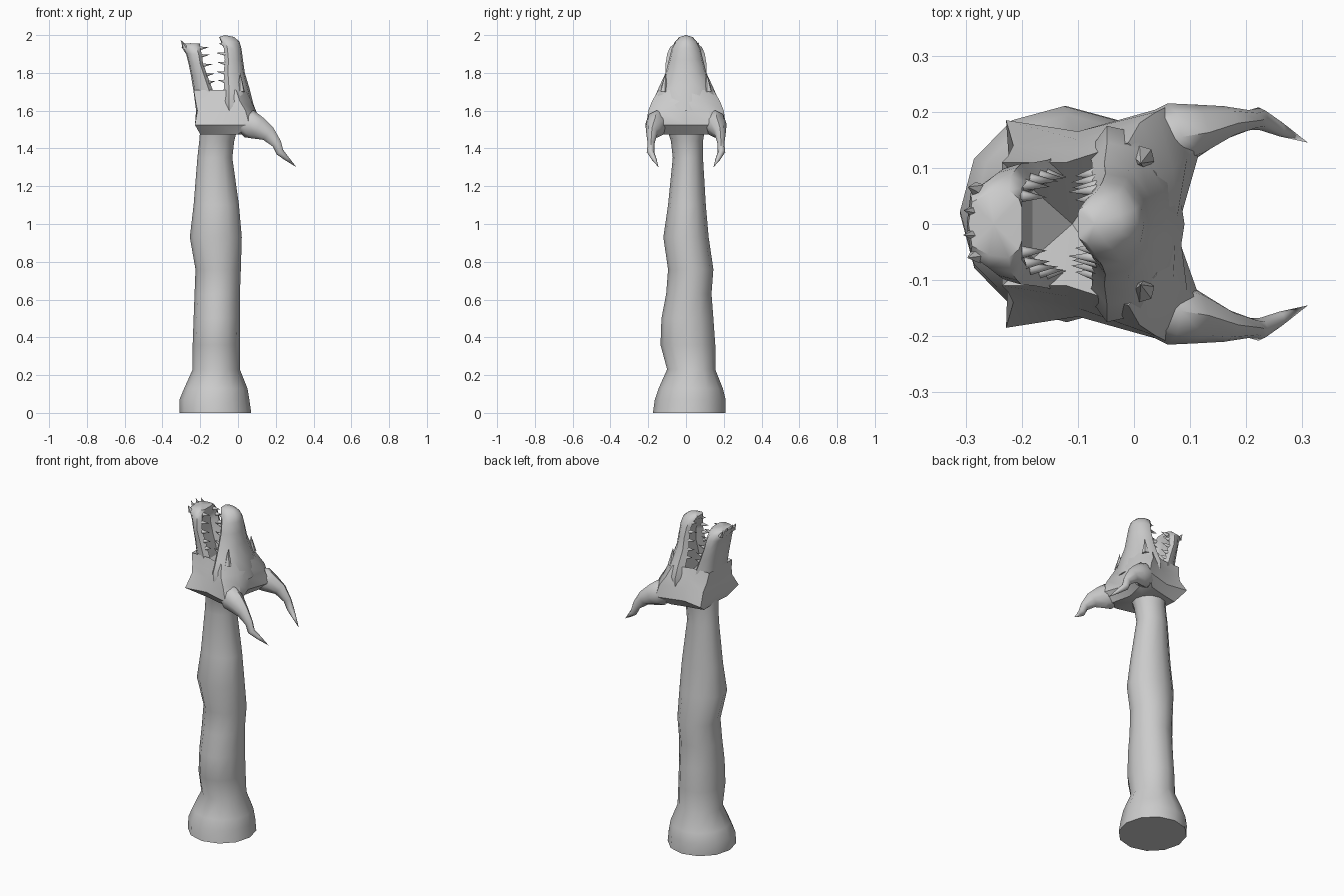
import bpy, bmesh, math
from mathutils import Vector

cube = bpy.data.objects.get("Cube")
if cube:
    bpy.data.objects.remove(cube, do_unlink=True)

grey = bpy.data.materials.new("stone grey")
grey.use_nodes = True
colour = (0.6, 0.6, 0.6, 1)
grey.diffuse_color = colour
grey.node_tree.nodes["Principled BSDF"].inputs["Base Color"].default_value = colour


def finish(bm, name, angle=50):
    bmesh.ops.remove_doubles(bm, verts=bm.verts, dist=0.0005)
    bmesh.ops.recalc_face_normals(bm, faces=bm.faces)
    mesh = bpy.data.meshes.new(name)
    bm.to_mesh(mesh)
    bm.free()
    mesh.materials.append(grey)
    obj = bpy.data.objects.new(name, mesh)
    bpy.context.collection.objects.link(obj)
    bpy.ops.object.select_all(action='DESELECT')
    obj.select_set(True)
    bpy.context.view_layer.objects.active = obj
    bpy.ops.object.shade_smooth_by_angle(angle=math.radians(angle))
    return obj


def loft(bm, rings, start=None, end=None):
    """Bridge rings of points; close each end with a fan to a given or mean point."""
    loops = [[bm.verts.new(p) for p in r] for r in rings]
    n = len(loops[0])
    for a, b in zip(loops, loops[1:]):
        for i in range(n):
            j = (i + 1) % n
            bm.faces.new((a[i], a[j], b[j], b[i]))
    for loop, tip in ((loops[0], start), (loops[-1], end)):
        if tip is None:
            tip = sum((v.co for v in loop), Vector()) / n
        c = bm.verts.new(tip)
        for i in range(n):
            bm.faces.new((loop[i], loop[(i + 1) % n], c))


def mirrored(half, z):
    """Full ring from a half outline whose first and last points lie on y = 0."""
    full = half + [(x, -y) for x, y in half[-2:0:-1]]
    return [(x, y, z) for x, y in full]


# Neck: z, x min, x max, y min, y max
neck_rows = [
    (0.00, -.31, .07, -.175, .21), (0.07, -.31, .06, -.165, .21),
    (0.13, -.285, .05, -.145, .195), (0.23, -.24, .01, -.10, .155),
    (0.36, -.24, .01, -.135, .155), (0.50, -.235, .01, -.13, .145),
    (0.63, -.23, .01, -.105, .135), (0.76, -.225, .015, -.095, .145),
    (0.93, -.255, .02, -.12, .12), (1.10, -.235, .005, -.095, .105),
    (1.35, -.215, -.03, -.07, .09), (1.44, -.205, -.02, -.08, .09),
    (1.50, -.20, -.005, -.10, .10)]
rings = []
for z, xa, xb, ya, yb in neck_rows:
    ring = []
    for i in range(12):
        a = math.tau * i / 12
        ring.append(((xa + xb) / 2 + (xb - xa) / 2 * math.cos(a),
                     (ya + yb) / 2 + (yb - ya) / 2 * math.sin(a), z))
    rings.append(ring)
bm = bmesh.new()
loft(bm, rings)
finish(bm, "neck")

# Skull, with flared jaw hinges and a hollow throat on top
skull_rows = [
    (1.475, [(-.19, 0), (-.20, .11), (-.10, .13), (.00, .155), (.06, .13), (.03, 0)]),
    (1.525, [(-.215, 0), (-.228, .185), (-.10, .165), (.06, .21), (.12, .14), (.07, 0)]),
    (1.60, [(-.222, 0), (-.215, .14), (-.10, .15), (.04, .20), (.095, .12), (.08, 0)]),
    (1.65, [(-.228, 0), (-.225, .12), (-.11, .13), (.01, .18), (.07, .10), (.075, 0)]),
    (1.71, [(-.235, 0), (-.235, .11), (-.12, .11), (-.01, .145), (.04, .09), (.06, 0)])]
bm = bmesh.new()
loft(bm, [mirrored(h, z) for z, h in skull_rows], end=(-.11, 0, 1.58))
finish(bm, "skull", 40)


def jaw(name, rows, flat, tip):
    """rows: z, lip x, hollow x, outer x, half width; flat widens the outer face."""
    out = []
    for z, lip, hollow, outer, w in rows:
        d = outer - lip
        out.append(mirrored([(hollow, 0), (hollow, .5 * w), (lip, .75 * w),
                             (lip + .2 * d, w), (lip + .6 * d, .92 * w),
                             (lip + .93 * d, flat * w), (outer, 0)], z))
    bm = bmesh.new()
    loft(bm, out, end=tip)
    finish(bm, name, 45)


jaw("upper_jaw", [
    (1.60, -.08, -.04, .09, .17), (1.65, -.08, -.04, .078, .175),
    (1.72, -.075, -.035, .06, .145), (1.80, -.075, -.03, .036, .108),
    (1.87, -.07, -.035, .026, .09), (1.93, -.075, -.06, .018, .075),
    (1.965, -.085, -.09, .008, .058), (1.99, -.098, -.10, -.02, .035)],
    .45, (-.07, 0, 2.0))
jaw("lower_jaw", [
    (1.60, -.11, -.17, -.222, .125), (1.70, -.13, -.19, -.235, .115),
    (1.78, -.16, -.21, -.248, .11), (1.85, -.185, -.225, -.262, .108),
    (1.90, -.192, -.22, -.275, .10), (1.935, -.20, -.20, -.298, .085),
    (1.955, -.205, -.20, -.295, .06)],
    .65, (-.25, 0, 1.957))


def spike(bm, base, tip, r, sides=6):
    base, tip = Vector(base), Vector(tip)
    q = (tip - base).to_track_quat('Z', 'Y')
    ring = [base + q @ Vector((r * math.cos(math.tau * i / sides),
                               r * math.sin(math.tau * i / sides), 0)) for i in range(sides)]
    loft(bm, [ring], start=base, end=tip)


# Chin spikes
bm = bmesh.new()
for y in (-.055, -.018, .022, .06):
    spike(bm, (-.278, y, 1.93), (-.308 + abs(y) * .2, y * 1.1, 1.982 - abs(y) * .3), .016, 5)
finish(bm, "chin_spikes", 30)

# Teeth: z, root x, tip x, y
upper = [(1.95, -.072, -.105, .045), (1.90, -.066, -.118, .06), (1.85, -.066, -.11, .068),
         (1.80, -.068, -.112, .078), (1.755, -.07, -.105, .09)]
lower = [(1.93, -.20, -.155, .05), (1.89, -.196, -.15, .07), (1.84, -.185, -.135, .08),
         (1.79, -.168, -.125, .086), (1.75, -.155, -.12, .088)]
for name, row in (("upper_teeth", upper), ("lower_teeth", lower)):
    bm = bmesh.new()
    for z, root, tip, y in row:
        for s in (-1, 1):
            spike(bm, (root, s * y, z), (tip, s * y * .95, z + .006), .011)
    finish(bm, name, 60)

# Horns: x, y, z of centre, half height, half width
horn_rows = [
    (.01, .135, 1.54, .05, .055), (.06, .155, 1.53, .075, .06),
    (.105, .163, 1.508, .062, .05), (.16, .18, 1.478, .042, .03),
    (.205, .185, 1.425, .026, .018), (.222, .188, 1.38, .021, .02),
    (.26, .17, 1.345, .012, .014)]
for side, s in (("left", 1), ("right", -1)):
    # the sides are the +y and -y flanks of the head
    path = [Vector((x, y * s, z)) for x, y, z, h, w in horn_rows]
    tip = Vector((.31, .145 * s, 1.30))
    ends = path + [tip]
    rings = []
    for i, (x, y, z, h, w) in enumerate(horn_rows):
        d = ends[i + 1] - ends[max(i - 1, 0)]
        up = Vector((-d.z, 0, d.x)).normalized()
        rings.append([path[i] + up * h * math.sin(math.tau * k / 8)
                      + Vector((0, w * math.cos(math.tau * k / 8), 0)) for k in range(8)])
    bm = bmesh.new()
    loft(bm, rings, end=tip)
    finish(bm, "horn_rear" if s > 0 else "horn_front")

    # Brow ridge above the eye
    bm = bmesh.new()
    spike(bm, (.015, .118 * s, 1.70), (.012, .108 * s, 1.80), .022)
    finish(bm, "brow_rear" if s > 0 else "brow_front")
